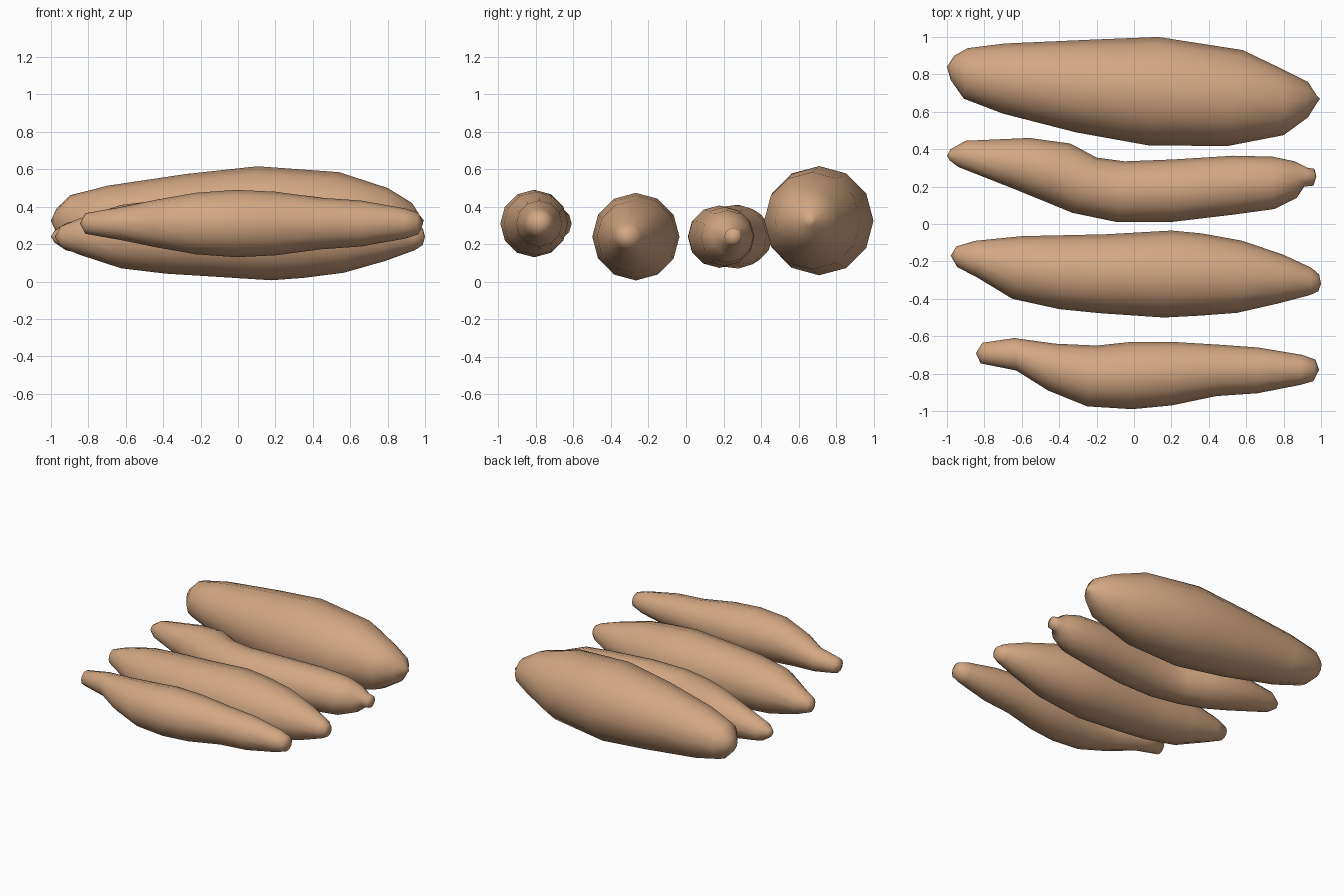
import bpy, bmesh, math
from mathutils import Vector

skin = bpy.data.materials.new("tan skin")
skin.diffuse_color = (0.66, 0.39, 0.225, 1)
SIDES = 12


def tuber(name, z, start, end, rings):
    """Loft circular rings; each ring is given by its two edge points seen from above."""
    bm = bmesh.new()
    loops = []
    for xa, ya, xb, yb in rings:
        a, b = Vector((xa, ya, z)), Vector((xb, yb, z))
        c, side = (a + b) / 2, (a - b) / 2
        up = Vector((0, 0, side.length))
        loops.append([bm.verts.new(c + side * math.cos(t) + up * math.sin(t))
                      for t in (2 * math.pi * i / SIDES for i in range(SIDES))])
    for p, q in zip(loops, loops[1:]):
        for i in range(SIDES):
            j = (i + 1) % SIDES
            bm.faces.new((p[i], p[j], q[j], q[i]))
    # pointed caps
    for tip, loop in ((start, loops[0]), (end, loops[-1])):
        v = bm.verts.new((tip[0], tip[1], z))
        for i in range(SIDES):
            bm.faces.new((v, loop[i], loop[(i + 1) % SIDES]))
    bmesh.ops.recalc_face_normals(bm, faces=bm.faces)
    for f in bm.faces:
        f.smooth = True
    me = bpy.data.meshes.new(name)
    bm.to_mesh(me)
    bm.free()
    me.materials.append(skin)
    ob = bpy.data.objects.new(name, me)
    bpy.context.collection.objects.link(ob)


# widest tuber at the back
tuber("large_tuber", 0.325, (-1, 0.84), (0.995, 0.67), [
    (-0.96, 0.90, -0.98, 0.77), (-0.89, 0.94, -0.91, 0.67),
    (-0.69, 0.965, -0.70, 0.59), (-0.24, 0.985, -0.31, 0.49),
    (0.13, 1.0, 0.08, 0.42), (0.58, 0.93, 0.50, 0.417),
    (0.80, 0.825, 0.80, 0.475), (0.93, 0.76, 0.93, 0.57),
    (0.975, 0.69, 0.97, 0.635)])

# bent tuber with a small stub
tuber("bent_tuber", 0.24, (-1, 0.365), (0.975, 0.255), [
    (-0.98, 0.40, -0.985, 0.34), (-0.90, 0.445, -0.94, 0.305),
    (-0.56, 0.46, -0.66, 0.195), (-0.34, 0.43, -0.50, 0.13),
    (-0.20, 0.355, -0.33, 0.06), (-0.05, 0.335, -0.09, 0.01),
    (0.21, 0.345, 0.21, 0.012), (0.53, 0.365, 0.53, 0.05),
    (0.74, 0.36, 0.75, 0.08), (0.86, 0.335, 0.87, 0.14),
    (0.93, 0.30, 0.91, 0.20), (0.965, 0.295, 0.96, 0.205)])

# straight tapered tuber
tuber("straight_tuber", 0.24, (-0.98, -0.17), (1, -0.32), [
    (-0.95, -0.12, -0.945, -0.23), (-0.85, -0.09, -0.84, -0.285),
    (-0.60, -0.065, -0.65, -0.40), (-0.37, -0.06, -0.40, -0.455),
    (-0.15, -0.055, -0.18, -0.477), (0.20, -0.035, 0.16, -0.50),
    (0.36, -0.05, 0.35, -0.49), (0.58, -0.09, 0.55, -0.475),
    (0.80, -0.165, 0.77, -0.425), (0.95, -0.235, 0.94, -0.38),
    (0.99, -0.27, 0.985, -0.36)])

# slender tuber at the front
tuber("slender_tuber", 0.31, (-0.845, -0.69), (0.99, -0.78), [
    (-0.81, -0.635, -0.82, -0.745), (-0.64, -0.61, -0.63, -0.783),
    (-0.42, -0.64, -0.46, -0.89), (-0.20, -0.65, -0.25, -0.975),
    (-0.01, -0.63, -0.01, -0.99), (0.20, -0.63, 0.20, -0.97),
    (0.45, -0.645, 0.44, -0.92), (0.66, -0.66, 0.66, -0.905),
    (0.90, -0.70, 0.89, -0.86), (0.97, -0.725, 0.96, -0.84)])
